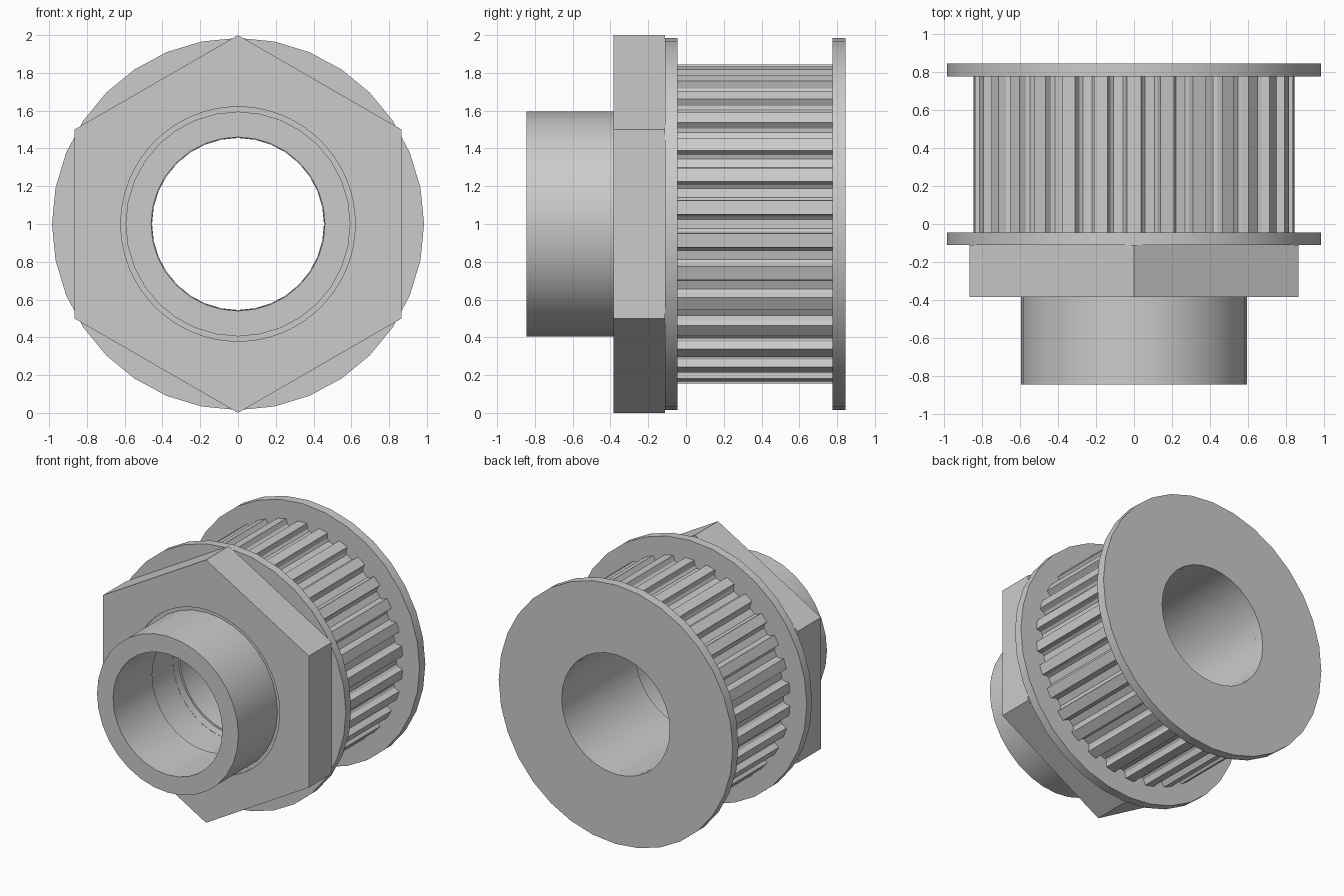
import bpy
import bmesh
from math import radians, sin, cos, pi

cube = bpy.data.objects.get("Cube")
if cube:
    bpy.data.objects.remove(cube, do_unlink=True)

steel = bpy.data.materials.new("grey_metal")
steel.use_nodes = True
steel.diffuse_color = (0.6, 0.6, 0.6, 1)
steel.node_tree.nodes["Principled BSDF"].inputs["Base Color"].default_value = (0.6, 0.6, 0.6, 1)

AXIS_HEIGHT = 1.0
BORE = 0.455


def circle(r, n=32):
    """Outline of a round as (angle, radius) pairs."""
    return [(2 * pi * i / n, r) for i in range(n)]


def hexagon(r, n=96):
    """Outline of a hexagon with a corner at the top, split to match a circle of n points."""
    apothem = r * cos(pi / 6)
    return [(a, apothem / cos((a + pi / 6) % (pi / 3) - pi / 6)) for a, _ in circle(r, n)]


def toothed(count, tip):
    """Outline with rounded belt grooves cut into a circle."""
    groove = [(-3.5, 0), (-2.9, 0.04), (-1.8, 0.055), (1.8, 0.055), (2.9, 0.04), (3.5, 0)]
    return [(2 * pi * k / count + radians(off), tip - depth)
            for k in range(count) for off, depth in groove]


def ring_part(name, sections):
    """Join outlines placed along the axis into one closed ring."""
    bm = bmesh.new()
    loops = [[bm.verts.new((r * cos(a), y, AXIS_HEIGHT + r * sin(a))) for a, r in outline]
             for outline, y in sections]
    for loop, following in zip(loops, loops[1:] + loops[:1]):
        n = len(loop)
        for i in range(n):
            j = (i + 1) % n
            bm.faces.new((loop[i], loop[j], following[j], following[i]))
    bmesh.ops.recalc_face_normals(bm, faces=bm.faces)
    mesh = bpy.data.meshes.new(name)
    bm.to_mesh(mesh)
    bm.free()
    mesh.materials.append(steel)
    obj = bpy.data.objects.new(name, mesh)
    bpy.context.collection.objects.link(obj)
    bpy.ops.object.select_all(action='DESELECT')
    obj.select_set(True)
    bpy.context.view_layer.objects.active = obj
    bpy.ops.object.shade_smooth_by_angle(angle=radians(25))
    return obj


def tube(name, outer, inner, front, back):
    """Straight ring between two outlines."""
    return ring_part(name, [(outer, front), (outer, back), (inner, back), (inner, front)])


# Front collar
tube("front_collar", circle(0.595), circle(0.46), -0.845, -0.375)

# Hexagonal nut with a shallow seat around the collar
hex_outline, seat, nut_bore = hexagon(1.0), circle(0.62, 96), circle(0.47, 96)
ring_part("hex_nut", [
    (hex_outline, -0.385), (seat, -0.385), (seat, -0.375),
    (nut_bore, -0.375), (nut_bore, -0.11), (hex_outline, -0.11)])

# Belt flanges
tube("front_flange", circle(0.985), circle(0.47), -0.11, -0.045)
tube("back_flange", circle(0.985), circle(BORE), 0.775, 0.845)

# Toothed belt drum
teeth = toothed(30, 0.845)
tube("toothed_drum", teeth, [(a, BORE) for a, _ in teeth], -0.045, 0.775)
